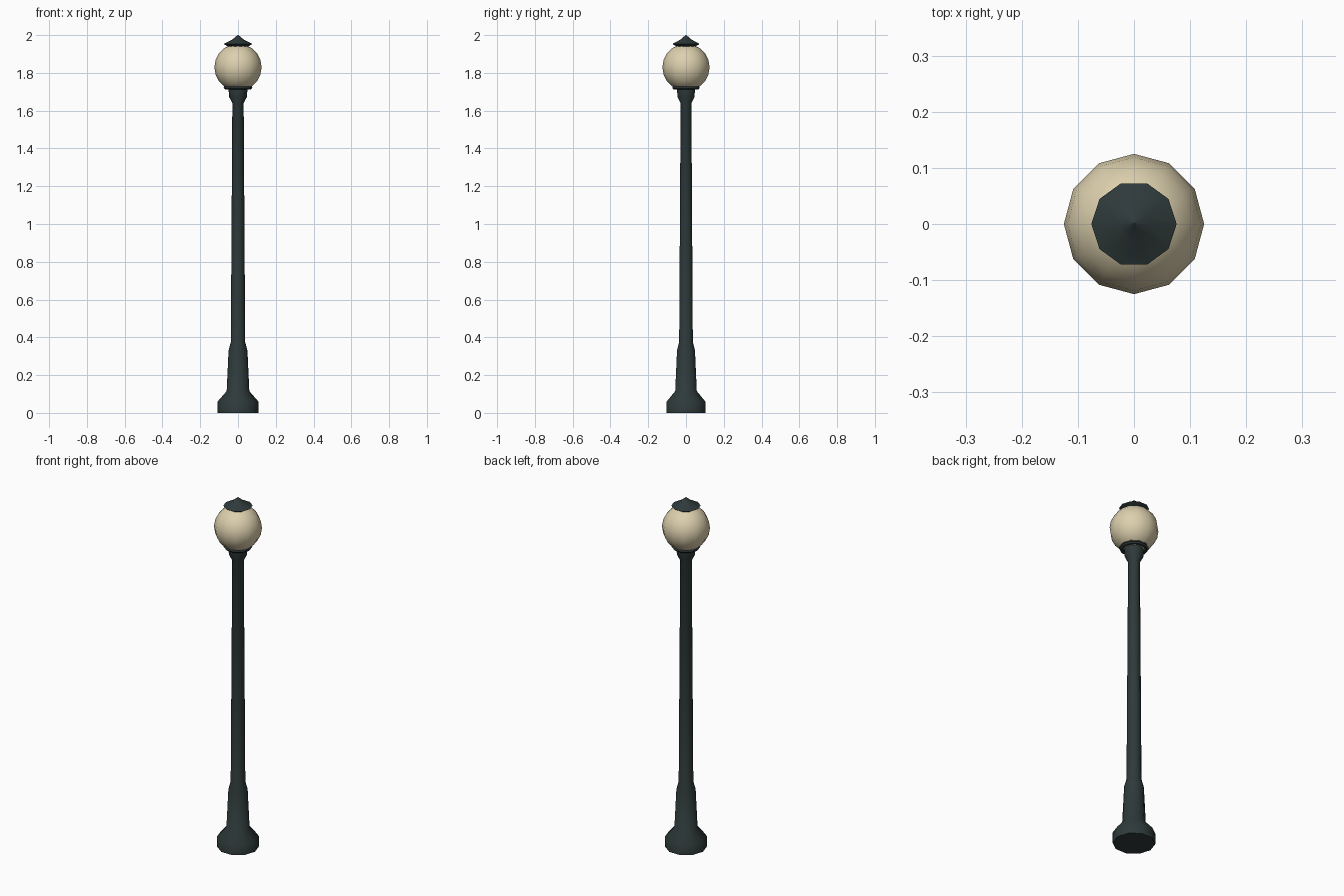
import bpy, math

cube = bpy.data.objects.get("Cube")
if cube:
    bpy.data.objects.remove(cube, do_unlink=True)


def make_material(name, color):
    mat = bpy.data.materials.new(name)
    mat.use_nodes = True
    mat.diffuse_color = color
    mat.node_tree.nodes["Principled BSDF"].inputs["Base Color"].default_value = color
    return mat


iron = make_material("dark iron", (0.028, 0.042, 0.042, 1))
glass = make_material("cream glass", (0.72, 0.63, 0.42, 1))


def finish(obj, name, mat, angle=40):
    obj.name = name
    obj.data.materials.append(mat)
    bpy.ops.object.select_all(action='DESELECT')
    obj.select_set(True)
    bpy.context.view_layer.objects.active = obj
    bpy.ops.object.shade_smooth_by_angle(angle=math.radians(angle))


def lathe(name, profile, mat, sides=10, ring=False):
    """Turn a (radius, height) profile about z, capped unless it is a closed ring."""
    verts, faces = [], []
    for r, z in profile:
        for i in range(sides):
            a = math.tau * i / sides
            verts.append((r * math.cos(a), r * math.sin(a), z))
    n = len(profile)
    for k in range(n if ring else n - 1):
        low, high = k * sides, (k + 1) % n * sides
        for i in range(sides):
            j = (i + 1) % sides
            faces.append((low + i, low + j, high + j, high + i))
    if not ring:
        faces.append(tuple(reversed(range(sides))))
        faces.append(tuple(range((n - 1) * sides, n * sides)))
    mesh = bpy.data.meshes.new(name)
    mesh.from_pydata(verts, [], faces)
    obj = bpy.data.objects.new(name, mesh)
    bpy.context.collection.objects.link(obj)
    finish(obj, name, mat)


# Post: foot, tapered plinth, shaft and neck in one turned piece
lathe("post", [(0.108, 0), (0.108, 0.06), (0.06, 0.115), (0.05, 0.33),
               (0.038, 0.375), (0.03, 1.64), (0.047, 1.672), (0.05, 1.712)], iron)

# Open gallery ring that cradles the globe
lathe("globe_ring", [(0.056, 1.712), (0.068, 1.712), (0.076, 1.72),
                     (0.072, 1.73), (0.056, 1.73)], iron, ring=True)

# Glass globe
bpy.ops.mesh.primitive_uv_sphere_add(segments=12, ring_count=10, radius=0.125,
                                     location=(0, 0, 1.83))
finish(bpy.context.object, "globe", glass, 60)

# Pointed cap
lathe("cap", [(0.05, 1.938), (0.076, 1.953), (0.03, 1.977), (0.002, 2.0)], iron)
